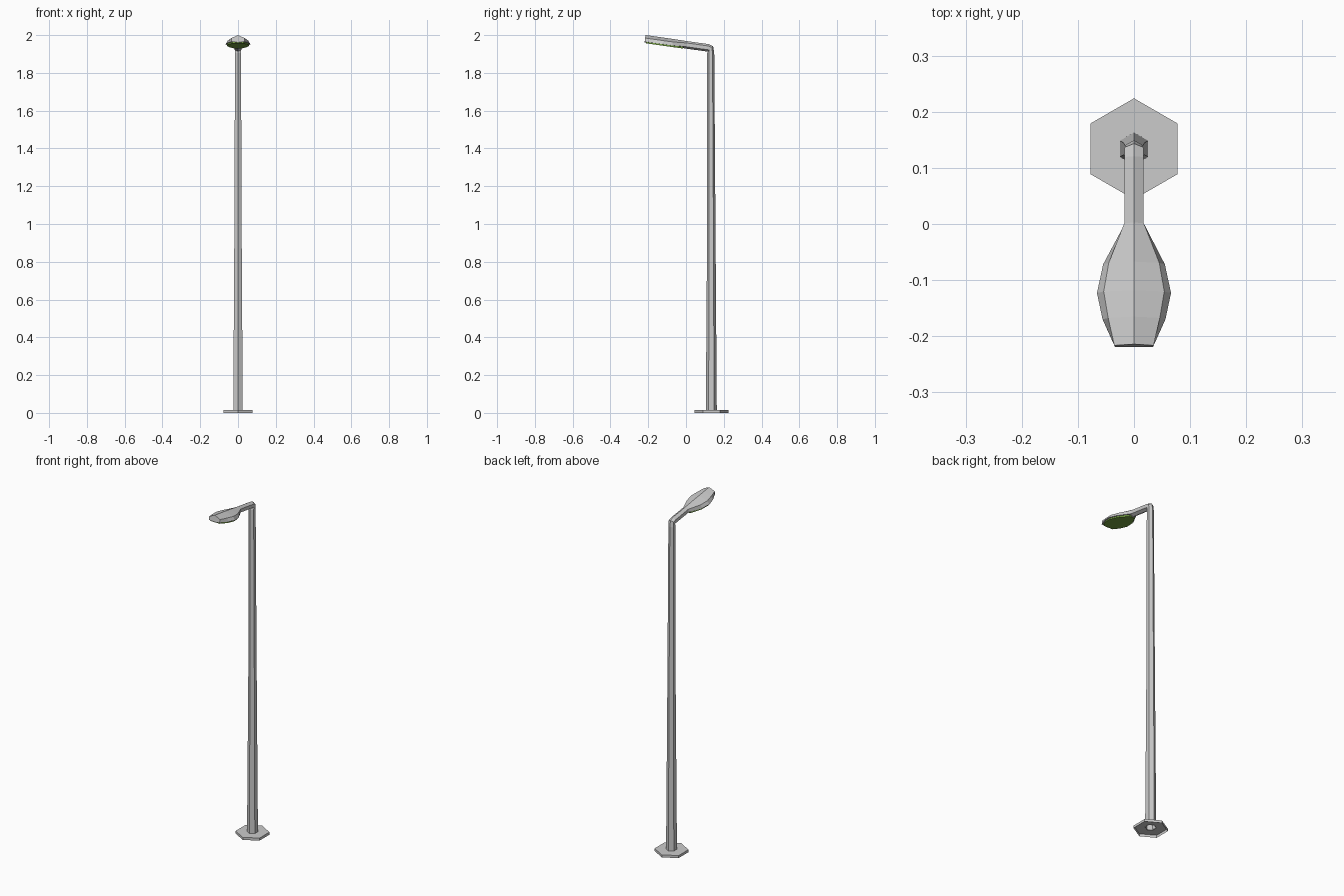
import bpy, bmesh, math
from mathutils import Vector

if "Cube" in bpy.data.objects:
    bpy.data.objects.remove(bpy.data.objects["Cube"])

POLE_Y = 0.134
TILT = math.radians(8)
ARM_START = Vector((0, POLE_Y, 1.93))
ARM_N = Vector((0, math.sin(TILT), math.cos(TILT)))


def arm_point(y):
    return ARM_START + Vector((0, y - POLE_Y, (POLE_Y - y) * math.tan(TILT)))


def make_object(name, bm):
    bmesh.ops.recalc_face_normals(bm, faces=bm.faces)
    mesh = bpy.data.meshes.new(name)
    bm.to_mesh(mesh)
    bm.free()
    obj = bpy.data.objects.new(name, mesh)
    bpy.context.collection.objects.link(obj)
    return obj


def loft(name, rings, cap_start=False, cap_end=False):
    bm = bmesh.new()
    loops = [[bm.verts.new(p) for p in ring] for ring in rings]
    n = len(loops[0])
    for a, b in zip(loops, loops[1:]):
        for i in range(n):
            j = (i + 1) % n
            bm.faces.new((a[i], a[j], b[j], b[i]))
    if cap_start:
        bm.faces.new(loops[0])
    if cap_end:
        bm.faces.new(loops[-1])
    return make_object(name, bm)


def section(c, n, top, upper, lower, bottom):
    # six-sided section: ridge, two upper corners, keel, two lower corners
    (wu, uu), (wl, ul) = upper, lower
    pts = ((0, top), (wu, uu), (wl, ul), (0, bottom), (-wl, ul), (-wu, uu))
    return [c + Vector((x, 0, 0)) + n * u for x, u in pts]


def hexagon(c, n, r):
    w = r * math.cos(math.pi / 6)
    return section(c, n, r, (w, r / 2), (w, -r / 2), -r)


Y = Vector((0, 1, 0))

# base plate: open underneath, with a hole where the pole stands
loft("base_plate", [hexagon(Vector((0, POLE_Y, z)), Y, r)
                    for z, r in ((0, 0.09), (0.015, 0.09), (0.015, 0.028))])

# tapered pole, elbow and arm
elbow_n = Vector((0, 1, 1)).normalized()
rings = [hexagon(Vector((0, POLE_Y, 0.012)), Y, 0.029),
         hexagon(Vector((0, POLE_Y, 1.0)), Y, 0.022),
         hexagon(Vector((0, 0.131, 1.905)), Y, 0.0185),
         hexagon(Vector((0, 0.130, 1.928)), elbow_n, 0.019),
         hexagon(arm_point(0.118), ARM_N, 0.02),
         hexagon(arm_point(0.0), ARM_N, 0.02)]

# lamp head flows out of the arm: y, upper half-width, lower half-width
head = [(-0.07, 0.045, 0.055), (-0.121, 0.054, 0.066),
        (-0.168, 0.046, 0.056), (-0.217, 0.035, 0.034)]
for y, wu, wl in head:
    rings.append(section(arm_point(y), ARM_N, 0.021, (wu, 0.005),
                         (wl, -0.014), -0.018))
loft("pole_arm_and_head", rings, cap_end=True)

# glowing panel under the head
outline = [(-0.012, 0.018), (-0.07, 0.049), (-0.121, 0.059),
           (-0.168, 0.050), (-0.208, 0.030)]
sides = [(w, y) for y, w in outline] + [(-w, y) for y, w in reversed(outline)]
panel = loft("light_panel",
             [[arm_point(y) + Vector((x, 0, 0)) + ARM_N * u for x, y in sides]
              for u in (-0.013, -0.022)], cap_start=True, cap_end=True)
mat = bpy.data.materials.new("panel_green")
mat.diffuse_color = (0.2, 0.4, 0.06, 1)
mat.use_nodes = True
mat.node_tree.nodes["Principled BSDF"].inputs["Base Color"].default_value = mat.diffuse_color
panel.data.materials.append(mat)
